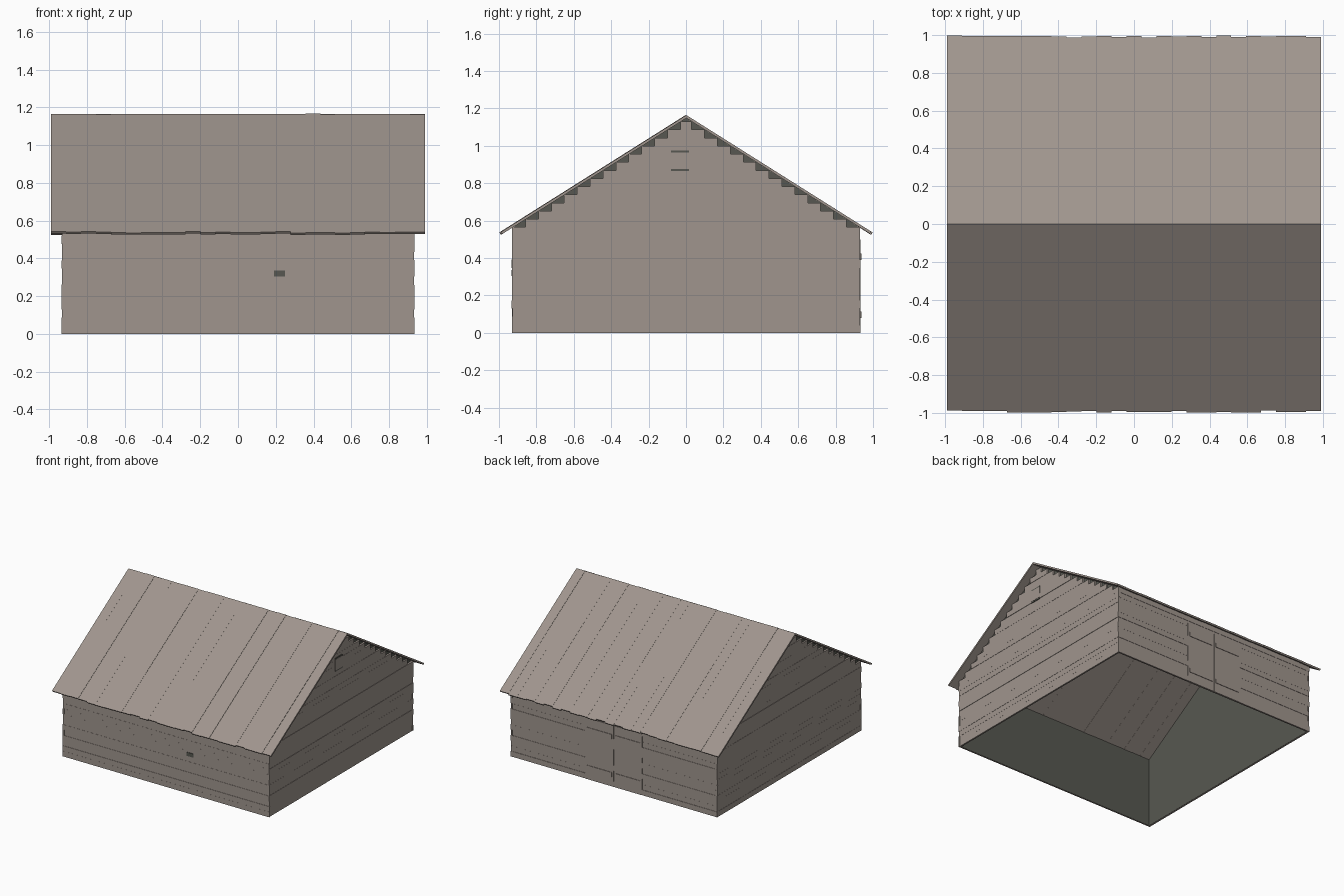
import bpy, bmesh, random

random.seed(4)
if "Cube" in bpy.data.objects:
    bpy.data.objects.remove(bpy.data.objects["Cube"], do_unlink=True)

WALL = 0.93       # half width of the walls
RIDGE = 1.165     # top of the roof
SLOPE = 0.63
ROOF_T = 0.016    # vertical plank thickness
UNDER = RIDGE - ROOF_T


def material(name, rgb):
    m = bpy.data.materials.new(name)
    m.use_nodes = True
    m.diffuse_color = (*rgb, 1)
    m.node_tree.nodes["Principled BSDF"].inputs["Base Color"].default_value = (*rgb, 1)
    return m


wood = material("weathered wood", (0.35, 0.302, 0.27))
dark = material("dark interior", (0.095, 0.097, 0.082))


def prism(bm, profile, x0, x1):
    """Extrude a closed (y, z) profile along x."""
    a = [bm.verts.new((x0, y, z)) for y, z in profile]
    b = [bm.verts.new((x1, y, z)) for y, z in profile]
    n = len(profile)
    bm.faces.new(a)
    bm.faces.new(b[::-1])
    for i in range(n):
        j = (i + 1) % n
        bm.faces.new((a[i], b[i], b[j], a[j]))


def box(bm, x0, x1, y0, y1, z0, z1):
    prism(bm, [(y0, z0), (y1, z0), (y1, z1), (y0, z1)], x0, x1)


def finish(bm, name, *mats):
    bmesh.ops.recalc_face_normals(bm, faces=bm.faces)
    me = bpy.data.meshes.new(name)
    bm.to_mesh(me)
    bm.free()
    for m in mats:
        me.materials.append(m)
    ob = bpy.data.objects.new(name, me)
    bpy.context.collection.objects.link(ob)
    return ob


def jitter():
    return random.uniform(-0.002, 0.002)


# Inner shell, open at the bottom: dark walls, wooden ceiling
bm = bmesh.new()
w = WALL - 0.012
prism(bm, [(-w, 0), (w, 0), (w, UNDER - SLOPE * w), (0, UNDER), (-w, UNDER - SLOPE * w)], -w, w)
bmesh.ops.recalc_face_normals(bm, faces=bm.faces)
bmesh.ops.delete(bm, geom=[f for f in bm.faces if f.normal.z < -0.9], context="FACES")
for f in bm.faces:
    f.material_index = 0 if f.normal.z > 0.3 else 1
shell = finish(bm, "inner_walls", wood, dark)

# Gable boards, stepping in under the roof
rows = 26
step = 1.13 / rows
for side, name in ((1, "left_gable_boards"), (-1, "right_gable_boards")):
    bm = bmesh.new()
    for i in range(rows):
        top = (i + 1) * step
        half = min(WALL, (UNDER - top) / SLOPE) + (jitter() if top < 0.55 else 0)
        xs = sorted((side * (WALL - 0.011), side * (WALL + 0.003 + jitter())))
        box(bm, *xs, -half, half, i * step, top)
    finish(bm, name, wood)

# Long wall boards
rows = 13
wall_top = UNDER - SLOPE * WALL
step = wall_top / rows
for side, name in ((-1, "front_wall_boards"), (1, "back_wall_boards")):
    bm = bmesh.new()
    for i in range(rows):
        ys = sorted((side * (WALL - 0.011), side * (WALL + jitter())))
        half = WALL + 0.003 + jitter()
        box(bm, -half, half, *ys, i * step, (i + 1) * step)
    finish(bm, name, wood)

# Roof planks with uneven ends
planks = 25
edge = 0.99
width = 2 * edge / planks
for side, name in ((-1, "front_roof_planks"), (1, "back_roof_planks")):
    bm = bmesh.new()
    for i in range(planks):
        end = random.uniform(0.988, 0.998)
        lift = random.uniform(-0.002, 0.001)
        low = end - 0.009
        profile = [(0, RIDGE + lift), (side * end, RIDGE + lift - SLOPE * end),
                   (side * low, UNDER + lift - SLOPE * low), (0, UNDER + lift)]
        prism(bm, profile, -edge + i * width, -edge + (i + 1) * width)
    finish(bm, name, wood)

# Double door at the back, with two battens on each leaf
for side, name in ((1, "left_door_leaf"), (-1, "right_door_leaf")):
    bm = bmesh.new()
    xs = sorted((side * 0.002, side * 0.255))
    box(bm, *xs, WALL - 0.005, WALL + 0.004, 0, 0.5)
    xs = sorted((side * 0.015, side * 0.24))
    for z in (0.08, 0.39):
        box(bm, *xs, WALL + 0.003, WALL + 0.008, z, z + 0.035)
    finish(bm, name, wood)

# Small front opening
bm = bmesh.new()
box(bm, 0.19, 0.25, -WALL - 0.004, -WALL + 0.004, 0.305, 0.335)
finish(bm, "front_opening", dark)

# Loft hatch with dark gaps above and below
bm = bmesh.new()
box(bm, WALL, WALL + 0.009, -0.08, 0.015, 0.875, 0.965)
finish(bm, "loft_hatch", wood)
bm = bmesh.new()
for z in (0.865, 0.965):
    box(bm, WALL, WALL + 0.007, -0.08, 0.015, z, z + 0.01)
finish(bm, "hatch_gaps", dark)
